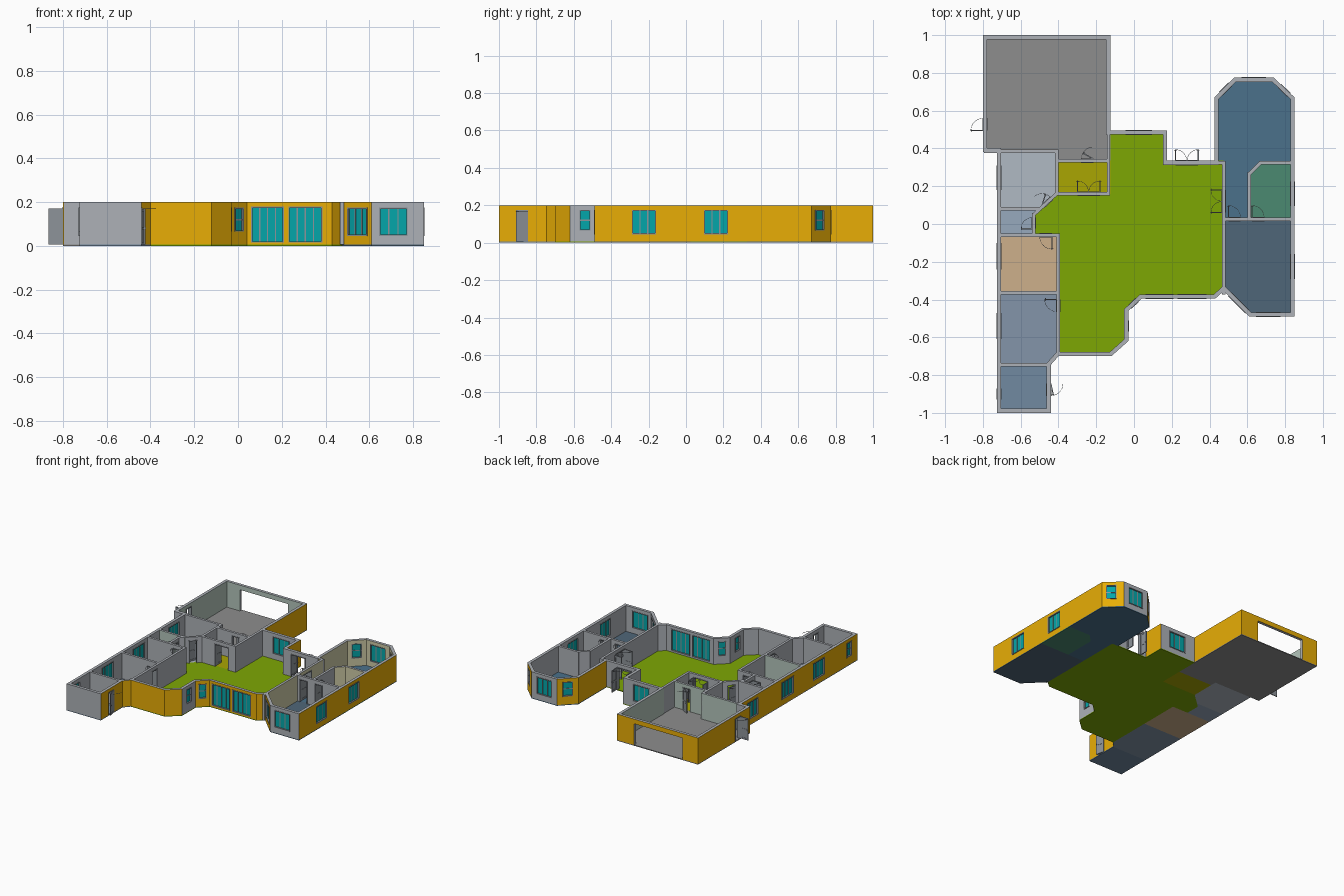
import bpy, bmesh, math
from mathutils import Vector as V

if "Cube" in bpy.data.objects:
    bpy.data.objects.remove(bpy.data.objects["Cube"])

H, FLOOR, T, TI = 0.2, 0.006, 0.022, 0.018


def mat(name, r, g, b):
    m = bpy.data.materials.new(name)
    m.diffuse_color = [(c / 255) ** 2.2 for c in (r, g, b)] + [1]
    m.use_nodes = True
    m.node_tree.nodes["Principled BSDF"].inputs["Base Color"].default_value = m.diffuse_color
    return m


GREY = mat("plaster", 172, 176, 182)
YELLOW = mat("yellow_brick", 232, 172, 14)
MINT = mat("mint_plaster", 178, 196, 186)
CREAM = mat("cream_plaster", 205, 202, 165)
GLASS = mat("teal_glass", 12, 165, 168)
FRAME = mat("frame_grey", 140, 146, 152)


# Extruded solids; each is (points, z0, z1, material slots of its sides)
def build(name, solids, mats):
    bm = bmesh.new()
    for pts, z0, z1, slots in solids:
        lo = [bm.verts.new((p[0], p[1], z0)) for p in pts]
        hi = [bm.verts.new((p[0], p[1], z1)) for p in pts]
        k = len(pts)
        if isinstance(slots, int):
            slots = [slots] * (k + 1)
        for i in range(k):
            j = (i + 1) % k
            bm.faces.new((lo[i], lo[j], hi[j], hi[i])).material_index = slots[i]
        bm.faces.new(hi).material_index = slots[k]
        bm.faces.new(lo[::-1]).material_index = slots[k]
    bmesh.ops.recalc_face_normals(bm, faces=bm.faces)
    me = bpy.data.meshes.new(name)
    bm.to_mesh(me)
    bm.free()
    for m in mats:
        me.materials.append(m)
    ob = bpy.data.objects.new(name, me)
    bpy.context.collection.objects.link(ob)


def axes(a, b):
    u = (b - a).normalized()
    return u, V((u.y, -u.x))


def slab(o, u, n, d0, d1, e0, e1):
    return [o + u * d + n * e for d, e in ((d0, e1), (d1, e1), (d1, e0), (d0, e0))]


# Wall split around its openings (d0, d1, z0, z1)
def wall(name, a, b, ai, bi, t, openings, outer, inner):
    u, n = axes(a, b)
    solids, p, pi = [], a, ai
    slots = (1, 0, 2, 0, 0)
    for d0, d1, z0, z1 in sorted(openings):
        q, r = a + u * d0, a + u * d1
        qi, ri = q - n * t, r - n * t
        solids.append(((p, q, qi, pi), FLOOR, H, slots))
        solids.append(((q, r, ri, qi), z1, H, slots))
        if z0 > FLOOR:
            solids.append(((q, r, ri, qi), FLOOR, z0, slots))
        p, pi = r, ri
    solids.append(((p, b, bi, pi), FLOOR, H, slots))
    build(name, solids, (GREY, outer, inner))


# Window: frame, mullions, glass
def window(name, o, u, n, d0, d1, z0, z1):
    f, e0, e1 = 0.006, -T - 0.002, 0.003
    s = [(slab(o, u, n, d0, d1, -0.013, -0.008), z0, z1, 1)]
    for za in (z0, z1 - f):
        s.append((slab(o, u, n, d0, d1, e0, e1), za, za + f, 0))
    panes = max(2, round((d1 - d0) / 0.042)) if d1 - d0 > 0.08 else 1
    for i in range(panes + 1):
        d = d0 + (d1 - d0 - f) * i / panes
        edge = i in (0, panes)
        s.append((slab(o, u, n, d, d + f, e0 if edge else -0.015, e1 if edge else -0.005), z0, z1, 0))
    if panes == 1:
        zm = (z0 + z1) / 2
        s.append((slab(o, u, n, d0, d1, -0.015, -0.005), zm - 0.003, zm + 0.003, 0))
    build(name, s, (FRAME, GLASS))


# Door: jambs, panelled leaf or pair of leaves, swing arc
def door(name, o, u, n, t, d0, d1, z1, hinge, side, angle):
    f, s = 0.005, []
    for d in (d0, d1 - f):
        s.append((slab(o, u, n, d, d + f, -t - 0.003, 0.003), FLOOR, z1, 0))
    s.append((slab(o, u, n, d0, d1, -t - 0.003, 0.003), z1 - f, z1, 0))
    w = (d1 - d0) / (2 if hinge == 2 else 1)
    ang = math.radians(angle)
    for h in ((0, 1) if hinge == 2 else (hinge,)):
        along = u if h == 0 else -u
        base = o + u * (d1 if h else d0) + n * (0 if side > 0 else -t)
        v = along * math.cos(ang) + n * side * math.sin(ang)
        m = V((v.y, -v.x))
        zt = z1 - f
        s.append((slab(base, v, m, 0, w, -0.001, 0.001), FLOOR, zt, 0))
        for c in (0, w - 0.01):
            s.append((slab(base, v, m, c, c + 0.01, -0.003, 0.003), FLOOR, zt, 0))
        for z in (FLOOR, 0.075, zt - 0.012):
            s.append((slab(base, v, m, 0.01, w - 0.01, -0.003, 0.003), z, z + 0.012, 0))
        s.append((slab(base, v, m, w - 0.007, w - 0.004, -0.008, 0.008), 0.078, 0.083, 0))
        arc = [along * math.cos(k * math.pi / 16) + n * side * math.sin(k * math.pi / 16) for k in range(9)]
        for p, q in zip(arc, arc[1:]):
            s.append(([base + p * w, base + q * w, base + q * (w - 0.002), base + p * (w - 0.002)],
                      zt - 0.002, zt, 0))
    build(name, s, (FRAME,))


# Outer outline, counter-clockwise
P = [V(p) for p in (
    (-0.725, -1), (-0.44, -1), (-0.44, -0.745), (-0.40, -0.70), (-0.12, -0.70), (-0.03, -0.62),
    (-0.03, -0.46), (0.04, -0.395), (0.43, -0.395), (0.475, -0.355), (0.61, -0.49), (0.85, -0.49),
    (0.85, 0.67), (0.74, 0.775), (0.53, 0.775), (0.425, 0.67), (0.425, 0.335), (0.175, 0.335),
    (0.175, 0.495), (-0.125, 0.495), (-0.125, 1), (-0.80, 1), (-0.80, 0.38), (-0.725, 0.38))]
KIND = {"win": (0.045, 0.175), "tall": (0.015, 0.18), "small": (0.065, 0.175),
        "door": (FLOOR, 0.175), "gate": (FLOOR, 0.165)}
OPEN = ((1, "door", 0.09, 0.155), (5, "small", 0.05, 0.11), (6, "small", 0.02, 0.075),
        (7, "tall", 0.02, 0.17), (7, "tall", 0.19, 0.345), (9, "win", 0.035, 0.165),
        (10, "win", 0.035, 0.165), (11, "win", 0.20, 0.33), (11, "win", 0.585, 0.715),
        (12, "small", 0.03, 0.10), (13, "win", 0.04, 0.17), (14, "small", 0.04, 0.11),
        (16, "door", 0.085, 0.205), (18, "win", 0.08, 0.22), (20, "gate", 0.145, 0.545),
        (21, "door", 0.44, 0.505), (23, "win", 0.07, 0.20), (23, "win", 0.48, 0.62),
        (23, "win", 0.85, 0.99), (23, "small", 1.25, 1.31))
SWING = {1: (1, 1, 12), 16: (2, 1, 90), 21: (1, 1, 90)}
N = len(P)
normals = [axes(P[i], P[(i + 1) % N])[1] for i in range(N)]
inner = [P[i] - (normals[i - 1] + normals[i]) * T / (1 + normals[i - 1].dot(normals[i])) for i in range(N)]
for i in range(N):
    j = (i + 1) % N
    u, n = axes(P[i], P[j])
    cuts = [(a, b, *KIND[k]) for e, k, a, b in OPEN if e == i]
    wall(f"outer_wall_{i}", P[i], P[j], inner[i], inner[j], T, cuts,
         GREY if i in (0, 5, 10, 13, 16, 18) else YELLOW,
         MINT if i in (19, 20, 21) else CREAM if 11 < i < 16 else GREY)
    for e, k, a, b in OPEN:
        if e == i and k == "door":
            door(f"outer_door_{i}", P[i], u, n, T, a, b, KIND[k][1], *SWING[i])
        elif e == i and k != "gate":
            window(f"window_{i}", P[i], u, n, a, b, *KIND[k])

# Interior partitions: start, end, doors (d0, d1, hinge, side, angle)
PARTS = (
    ((-0.785, 0.385), (-0.41, 0.385), ()),
    ((-0.41, 0.385), (-0.41, 0.16), ()),
    ((-0.41, 0.335), (-0.135, 0.335), ((0.13, 0.195, 1, -1, 30),)),
    ((-0.135, 0.48), (-0.135, 0.16), ()),
    ((-0.41, 0.16), (-0.135, 0.16), ((0.11, 0.23, 2, -1, 90),)),
    ((-0.41, 0.16), (-0.53, 0.05), ((0.035, 0.095, 1, 1, 30),)),
    ((-0.53, 0.05), (-0.53, -0.06), ((0.015, 0.075, 1, 1, 90),)),
    ((-0.71, 0.08), (-0.50, 0.08), ()),
    ((-0.71, -0.06), (-0.40, -0.06), ((0.21, 0.275, 1, 1, 90),)),
    ((-0.40, -0.06), (-0.40, -0.69), ((0.34, 0.405, 0, 1, 90),)),
    ((-0.71, -0.365), (-0.40, -0.365), ()),
    ((-0.71, -0.745), (-0.455, -0.745), ()),
    ((0.475, 0.325), (0.475, -0.365), ((0.145, 0.265, 2, 1, 90),)),
    ((0.475, 0.025), (0.835, 0.025), ((0.025, 0.09, 0, -1, 90), (0.15, 0.215, 0, -1, 90))),
    ((0.61, 0.025), (0.61, 0.265), ()),
    ((0.61, 0.265), (0.67, 0.325), ()),
    ((0.67, 0.325), (0.835, 0.325), ()),
    ((0.43, 0.325), (0.475, 0.325), ()))
for i, (a, b, doors) in enumerate(PARTS):
    a, b = V(a), V(b)
    u, n = axes(a, b)
    e = 0.004 if abs(u.x * u.y) > 0.01 else TI / 2
    o = a + n * TI / 2
    p, q = o - u * e, b + n * TI / 2 + u * e
    cuts = [(d[0] + e, d[1] + e, FLOOR, 0.175) for d in doors]
    wall(f"partition_{i}", p, q, p - n * TI, q - n * TI, TI, cuts,
         MINT if i == 7 else CREAM if i > 14 else GREY, MINT if i in (0, 2, 10) else CREAM if i == 12 else GREY)
    for k, d in enumerate(doors):
        door(f"inner_door_{i}_{k}", o, u, n, TI, d[0], d[1], 0.175, *d[2:])

# Room floors
FLOORS = {
    "garage": ((140, 140, 140), [P[20], P[21], P[22], (-0.41, 0.38), (-0.41, 0.335), (-0.125, 0.335)]),
    "utility": ((174, 184, 194), [(-0.725, 0.38), (-0.725, 0.08), (-0.497, 0.08), (-0.41, 0.16), (-0.41, 0.38)]),
    "closet": ((150, 168, 188), [(-0.725, 0.08), (-0.725, -0.06), (-0.53, -0.06), (-0.53, 0.05), (-0.497, 0.08)]),
    "tan_room": ((204, 174, 138), [(-0.725, -0.06), (-0.725, -0.365), (-0.40, -0.365), (-0.40, -0.06)]),
    "side_room": ((130, 148, 168), [(-0.725, -0.365), (-0.725, -0.745), P[2], P[3], (-0.40, -0.365)]),
    "front_room": ((112, 136, 160), [(-0.725, -0.745), P[0], P[1], P[2]]),
    "pantry": ((168, 164, 10), [(-0.41, 0.335), (-0.41, 0.16), (-0.125, 0.16), (-0.125, 0.335)]),
    "main_hall": ((125, 166, 12), P[3:10] + [V((0.475, 0.335)), P[17], P[18], P[19], V((-0.125, 0.16)),
                  V((-0.41, 0.16)), V((-0.53, 0.05)), V((-0.53, -0.06)), V((-0.40, -0.06))]),
    "bay_room": ((76, 112, 138), [P[16], (0.475, 0.335), (0.475, 0.025), (0.61, 0.025), (0.61, 0.265),
                 (0.67, 0.325), (0.85, 0.325)] + P[12:16]),
    "bathroom": ((76, 136, 112), [(0.61, 0.025), (0.85, 0.025), (0.85, 0.325), (0.67, 0.325), (0.61, 0.265)]),
    "bedroom": ((80, 102, 120), [P[9], P[10], P[11], (0.85, 0.025), (0.475, 0.025)])}
for name, (rgb, pts) in FLOORS.items():
    build(name + "_floor", [(pts, 0, FLOOR, 0)], (mat(name + "_finish", *rgb),))
